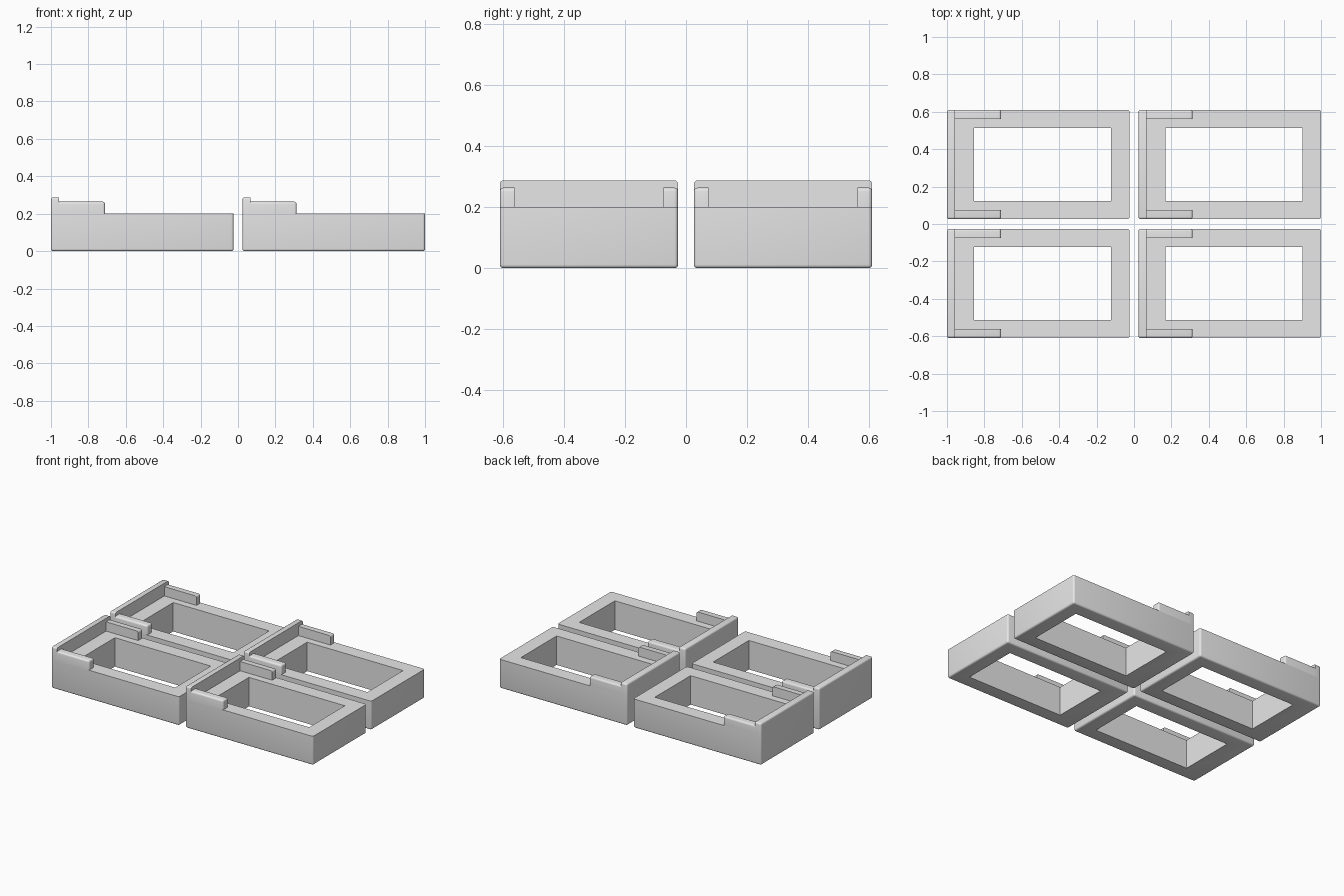
import bpy, bmesh
from mathutils import Vector

if "Cube" in bpy.data.objects:
    bpy.data.objects.remove(bpy.data.objects["Cube"])

# Tray dimensions
L, D, H = 0.976, 0.584, 0.2          # length, depth, base height
GAP = 0.026                          # half gap between trays
WALL_T, WALL_H = 0.044, 0.288        # end wall
TAB_T, TAB_H, TAB_END = 0.048, 0.264, 0.289
HOLE = (0.145, 0.878, 0.098, 0.488)  # x0, x1, y0, y1
R = 0.012                            # edge rounding

grey = bpy.data.materials.new("light_grey")
grey.diffuse_color = (0.8, 0.8, 0.8, 1)
grey.use_nodes = True
grey.node_tree.nodes["Principled BSDF"].inputs["Base Color"].default_value = grey.diffuse_color


def block(name, lo, hi, rounded, origin, open_sides=()):
    """Box from lo to hi; edges between the listed side pairs are rounded,
    and hidden contact sides are left open."""
    lo, hi = Vector(lo), Vector(hi)
    bm = bmesh.new()
    bmesh.ops.create_cube(bm, size=1)
    for v in bm.verts:
        v.co = [lo[i] if v.co[i] < 0 else hi[i] for i in range(3)]

    def side(f):
        n = f.normal
        i = max(range(3), key=lambda k: abs(n[k]))
        return ("-" if n[i] < 0 else "+") + "xyz"[i]

    bm.normal_update()
    pairs = [set(p) for p in rounded]
    edges = [e for e in bm.edges if {side(f) for f in e.link_faces} in pairs]
    bmesh.ops.bevel(bm, geom=edges, offset=R, segments=4, profile=0.5,
                    affect='EDGES', clamp_overlap=True)
    bm.normal_update()
    axes = {"-x": (-1, 0, 0), "+x": (1, 0, 0), "-z": (0, 0, -1)}
    hidden = [f for f in bm.faces
              if any(f.normal.dot(Vector(axes[s])) > 0.999 for s in open_sides)]
    bmesh.ops.delete(bm, geom=hidden, context='FACES')
    me = bpy.data.meshes.new(name)
    bm.to_mesh(me)
    bm.free()
    me.materials.append(grey)
    ob = bpy.data.objects.new(name, me)
    ob.location = origin
    bpy.context.collection.objects.link(ob)
    return ob


def activate(ob):
    bpy.ops.object.select_all(action='DESELECT')
    ob.select_set(True)
    bpy.context.view_layer.objects.active = ob


SIDES = ("-x", "+x", "-y", "+y")
CORNERS = [(a, b) for a in ("-x", "+x") for b in ("-y", "+y")]


def tray(x, y):
    o = (x, y, 0)
    # Base frame with rounded corners and bottom edge
    base = block("tray_base", (0, 0, 0), (L, D, H),
                 CORNERS + [(s, "-z") for s in SIDES], o)
    # Rectangular opening
    x0, x1, y0, y1 = HOLE
    cutter = block("opening_cutter", (x0, y0, -0.1), (x1, y1, H + 0.1), [], o)
    cutter.hide_render = True
    mod = base.modifiers.new("opening", 'BOOLEAN')
    mod.operation, mod.solver, mod.object = 'DIFFERENCE', 'EXACT', cutter
    activate(base)
    bpy.ops.object.modifier_apply(modifier=mod.name)
    bpy.data.objects.remove(cutter)
    # Raised end wall
    wall = block("end_wall", (0, 0, H), (WALL_T, D, WALL_H),
                 [("-x", "-y"), ("-x", "+y"), ("-x", "+z"),
                  ("-y", "+z"), ("+y", "+z")], o, ("-z",))
    parts = [base, wall]
    # Side tabs running from the end wall
    for name, a, b, out in (("front_tab", 0, TAB_T, "-y"),
                            ("back_tab", D - TAB_T, D, "+y")):
        parts.append(block(name, (WALL_T, a, H), (TAB_END, b, TAB_H),
                           [(out, "+z"), (out, "+x"), ("+x", "+z")],
                           o, ("-x", "-z")))
    for p in parts:
        activate(p)
        bpy.ops.object.shade_smooth_by_angle(angle=0.6)


# Two by two arrangement
for tx in (-1.0, 1.0 - L):
    for ty in (-GAP - D, GAP):
        tray(tx, ty)
